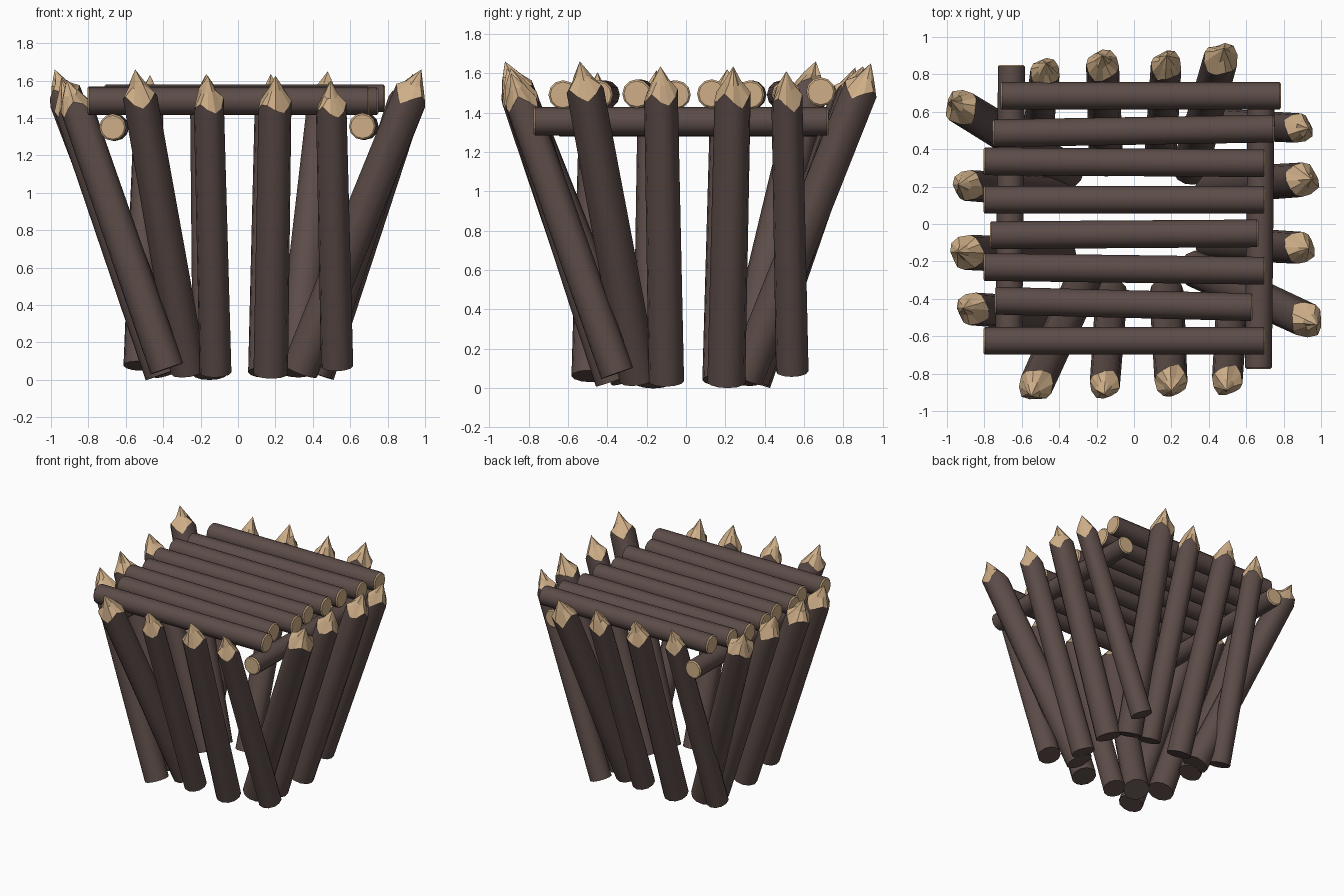
import bpy, bmesh, math, random
from mathutils import Vector

if "Cube" in bpy.data.objects:
    bpy.data.objects.remove(bpy.data.objects["Cube"])

random.seed(4)


def material(name, colour):
    m = bpy.data.materials.new(name)
    m.diffuse_color = (*colour, 1)
    m.use_nodes = True
    m.node_tree.nodes["Principled BSDF"].inputs["Base Color"].default_value = m.diffuse_color
    return m


BARK = material("dark bark", (0.108, 0.073, 0.065))
WOOD = material("cut wood", (0.62, 0.425, 0.245))


def finish(bm, name, start, end):
    """Turn a mesh built along +z into an object running from start to end."""
    bmesh.ops.recalc_face_normals(bm, faces=bm.faces)
    mesh = bpy.data.meshes.new(name)
    bm.to_mesh(mesh)
    bm.free()
    mesh.materials.append(BARK)
    mesh.materials.append(WOOD)
    ob = bpy.data.objects.new(name, mesh)
    ob.location = start
    ob.rotation_mode = 'QUATERNION'
    ob.rotation_quaternion = (end - start).to_track_quat('Z', 'Y')
    bpy.context.collection.objects.link(ob)


def ring(bm, radii, heights):
    n = len(radii)
    return [bm.verts.new((r * math.cos(2 * math.pi * i / n), r * math.sin(2 * math.pi * i / n), h))
            for i, (r, h) in enumerate(zip(radii, heights))]


def bridge(bm, a, b, mat, smooth):
    n = len(a)
    for i in range(n):
        j = (i + 1) % n
        f = bm.faces.new((a[i], a[j], b[j], b[i]))
        f.material_index, f.smooth = mat, smooth


def log(name, start, end, r):
    """Round log with pale, slightly chamfered sawn ends."""
    start, end = Vector(start), Vector(end)
    n, length, ch = 12, (end - start).length, 0.008
    bm = bmesh.new()
    a0 = ring(bm, [r * 0.88] * n, [0] * n)
    a = ring(bm, [r] * n, [ch] * n)
    b = ring(bm, [r] * n, [length - ch] * n)
    b0 = ring(bm, [r * 0.88] * n, [length] * n)
    bridge(bm, a0, a, 1, False)
    bridge(bm, a, b, 0, True)
    bridge(bm, b, b0, 1, False)
    for cap in (a0, b0):
        bm.faces.new(cap).material_index = 1
    finish(bm, name, start, end)


def stake(name, base, tip, r):
    """Leaning stake with a rough hewn, slightly hollow point."""
    base, tip = Vector(base), Vector(tip)
    n, length = 12, (tip - base).length
    bm = bmesh.new()
    a = ring(bm, [r * 1.05] * n, [0] * n)
    # jagged lower edge of the cut
    cut = [length - (0.13, 0.16, 0.195, 0.16)[i % 4] + random.uniform(-.012, .012) for i in range(n)]
    b = ring(bm, [r] * n, cut)
    # hewn facets narrowing toward the point
    c = ring(bm, [random.uniform(0.034, 0.052) for _ in range(n)],
             [length - random.uniform(0.07, 0.095) for _ in range(n)])
    bridge(bm, a, b, 0, True)
    bridge(bm, b, c, 1, False)
    apex = bm.verts.new((0, 0, length))
    for i in range(n):
        bm.faces.new((c[i], c[(i + 1) % n], apex)).material_index = 1
    bm.faces.new(a)
    finish(bm, name, base, tip)


# Leaning stakes: (base, tip, radius) for each side, four per side
stakes = {
    "front": [((-.265, -.29, .05), (-.55, -.92, 1.66), .092), ((-.12, -.37, .04), (-.16, -.91, 1.625), .081),
              ((.175, -.37, .035), (.20, -.89, 1.625), .088), ((.53, -.35, .075), (.495, -.89, 1.60), .082)],
    "right": [((.33, -.24, .05), (.98, -.54, 1.66), .095), ((.41, -.10, .035), (.935, -.13, 1.635), .086),
              ((.42, .205, .03), (.95, .24, 1.635), .092), ((.38, .54, .085), (.935, .51, 1.61), .079)],
    "back": [((.30, .30, .05), (.48, .94, 1.65), .093), ((.14, .34, .04), (.175, .90, 1.635), .082),
             ((-.15, .34, .03), (-.17, .90, 1.635), .088), ((-.53, .355, .075), (-.47, .86, 1.63), .079)],
    "left": [((-.36, .28, .05), (-.98, .66, 1.66), .094), ((-.40, .17, .04), (-.94, .21, 1.62), .083),
             ((-.40, -.17, .03), (-.945, -.15, 1.615), .094), ((-.38, -.49, .06), (-.915, -.45, 1.605), .088)],
}
for side, items in stakes.items():
    for i, (base, tip, r) in enumerate(items):
        stake(f"{side}_stake_{i + 1}", base, tip, r)

# Deck logs lying along x: left x, right x, left y, right y, z
deck = [(-.715, .785, .685, .685, 1.505), (-.755, .75, .485, .51, 1.49),
        (-.805, .70, .335, .325, 1.49), (-.805, .70, .13, .13, 1.495),
        (-.77, .665, -.06, -.05, 1.49), (-.805, .70, -.23, -.25, 1.495),
        (-.745, .635, -.41, -.445, 1.49), (-.805, .70, -.625, -.625, 1.49)]
for i, (xa, xb, ya, yb, z) in enumerate(deck):
    log(f"deck_log_{i + 1}", (xa, ya, z), (xb, yb, z), 0.074)

# Two bearers under the deck, lying along y
log("left_bearer", (-.67, -.65, 1.35), (-.655, .85, 1.35), 0.072)
log("right_bearer", (.665, -.775, 1.355), (.68, .725, 1.355), 0.072)
